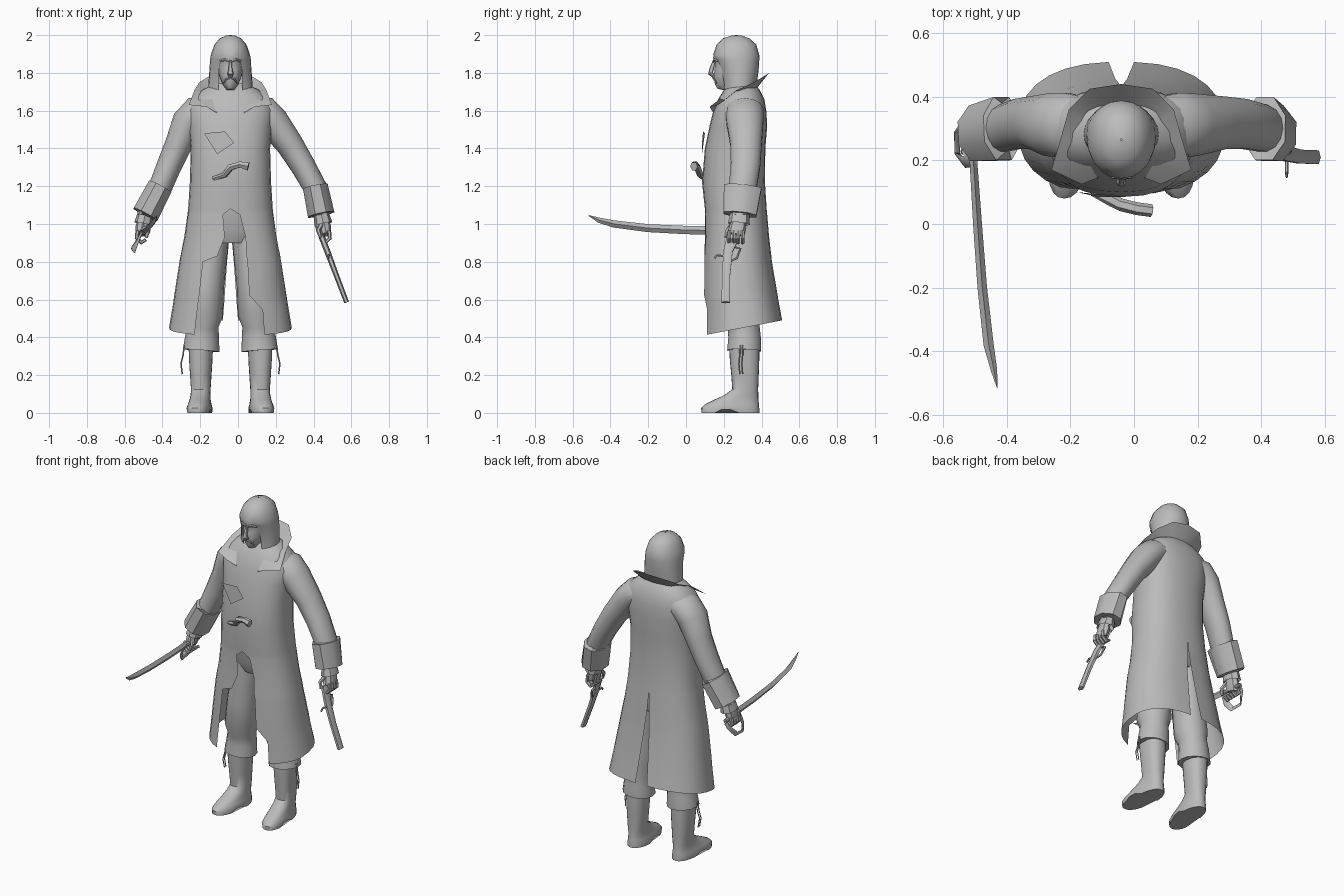
import bpy, bmesh, math
from mathutils import Vector

CX = -0.04  # body centre line
mat = bpy.data.materials.new("plain grey")
mat.diffuse_color = (0.5, 0.5, 0.5, 1)


def finish(name, bm, cap=False):
    bmesh.ops.remove_doubles(bm, verts=bm.verts[:], dist=1e-4)
    if cap:
        bmesh.ops.holes_fill(bm, edges=[e for e in bm.edges if e.is_boundary], sides=0)
    bmesh.ops.recalc_face_normals(bm, faces=bm.faces[:])
    me = bpy.data.meshes.new(name)
    bm.to_mesh(me)
    bm.free()
    me.materials.append(mat)
    ob = bpy.data.objects.new(name, me)
    bpy.context.collection.objects.link(ob)
    return ob


def grid_faces(bm, rows, wrap=False):
    n = len(rows[0])
    for r0, r1 in zip(rows, rows[1:]):
        for j in range(n if wrap else n - 1):
            k = (j + 1) % n
            bm.faces.new((r0[j], r0[k], r1[k], r1[j]))


def ring_loft(name, cx, rows, opens=None, seg=10, e=2.4, cap=True, warp=None):
    """Stack of rounded rings (z, half width, front y, back y), optionally split
    by (front left, front right, back left, back right) openings."""
    bm = bmesh.new()
    for s in (-1, 1):
        grid = []
        for i, (z, hw, yf, yb) in enumerate(rows):
            o = opens[i] if opens else (0, 0, 0, 0)
            f, b = (o[0], o[2]) if s < 0 else (o[1], o[3])
            a0 = math.asin((f / hw) ** (e / 2))
            a1 = math.pi - math.asin((b / hw) ** (e / 2))
            line = []
            for j in range(seg + 1):
                t = a0 + (a1 - a0) * j / seg
                c = math.cos(t)
                x = cx + s * hw * max(0, math.sin(t)) ** (2 / e)
                y = (yf + yb) / 2 - (yb - yf) / 2 * math.copysign(abs(c) ** (2 / e), c)
                p = Vector((x, y, z))
                line.append(bm.verts.new(warp(p) if warp else p))
            grid.append(line)
        grid_faces(bm, grid)
    return finish(name, bm, cap)


def tube(name, pts, ref=(0, 1, 0), sides=10, cap=True, turn=0.0):
    """Swept tube through (x, y, z, radius across, radius along ref)."""
    bm = bmesh.new()
    P = [Vector(p[:3]) for p in pts]
    rows = []
    for i, p in enumerate(pts):
        d = (P[min(i + 1, len(P) - 1)] - P[max(i - 1, 0)]).normalized()
        a = Vector(ref).cross(d).normalized()
        b = d.cross(a)
        angs = [turn + 2 * math.pi * j / sides for j in range(sides)]
        rows.append([bm.verts.new(P[i] + a * p[3] * math.cos(t) + b * p[4] * math.sin(t)) for t in angs])
    grid_faces(bm, rows, True)
    return finish(name, bm, cap)


def sheet(name, grids):
    bm = bmesh.new()
    for g in grids:
        grid_faces(bm, [[bm.verts.new(p) for p in r] for r in g])
    return finish(name, bm)


# Long coat, open at the front with ragged edges and vented at the back
coat_rows = [(.45, .325, .088, .51), (.57, .305, .09, .49), (.64, .295, .09, .48),
             (.80, .27, .093, .455), (.83, .265, .094, .452), (.93, .245, .1, .44),
             (1.05, .228, .1, .43), (1.08, .224, .1, .427), (1.22, .215, .085, .418),
             (1.40, .21, .1, .42), (1.52, .222, .125, .43), (1.60, .232, .145, .425),
             (1.66, .21, .17, .415), (1.71, .15, .2, .39), (1.745, .08, .23, .36)]
gaps = [(.19, .18, .04, .04), (.175, .17, .032, .032), (.165, .10, .028, .028),
        (.145, .09, .018, .018), (.07, .085, .015, .015), (.03, .08, .006, .006),
        (.04, .05, 0, 0)] + [(0, 0, 0, 0)] * 8


def hem_tilt(p):
    p.z += (p.y - .3) * .19 * max(0, (.8 - p.z) / .35)
    return p


ring_loft("coat", CX, coat_rows, gaps, seg=12, cap=False, warp=hem_tilt)

# Wide standing collar with pointed lapels
outer = [(0, .44, 1.80), (.10, .425, 1.79), (.165, .36, 1.75), (.19, .27, 1.71), (.22, .17, 1.63), (.125, .125, 1.62)]
inner = [(0, .36, 1.70), (.07, .35, 1.70), (.10, .30, 1.70), (.10, .25, 1.69), (.09, .19, 1.67), (.06, .15, 1.58)]
sheet("collar", [[[(CX + s * x, y, z) for x, y, z in r] for r in (inner, outer)] for s in (-1, 1)])

# Chest flap and pistol tucked into the coat front
sheet("chest_flap", [[[(-.18, .10, 1.48), (-.07, .09, 1.49)], [(-.11, .085, 1.37), (-.02, .085, 1.43)]]])
tube("tucked_pistol", [(-.13, .10, 1.24, .012, .012), (-.07, .075, 1.26, .02, .015), (-.04, .06, 1.30, .02, .018),
                       (.01, .048, 1.315, .02, .018), (.055, .042, 1.305, .02, .025)], ref=(0, 0, 1), sides=6)

# Head, face and hair
ring_loft("head", CX, [(1.56, .06, .2, .33), (1.705, .045, .22, .32), (1.715, .026, .168, .3),
                       (1.74, .042, .153, .31), (1.765, .053, .15, .32), (1.785, .06, .146, .32),
                       (1.82, .066, .152, .33), (1.855, .068, .153, .33), (1.88, .07, .143, .35),
                       (1.93, .07, .16, .36)], e=2.1)
tube("nose", [(CX, .15, 1.865, .007, .008), (CX, .135, 1.82, .01, .012), (CX, .13, 1.797, .016, .013),
              (CX, .148, 1.782, .013, .01)], sides=8)
for s in (-1, 1):
    tube("brow", [(CX + s * .008, .146, 1.862, .006, .007), (CX + s * .03, .149, 1.87, .007, .008),
                  (CX + s * .055, .17, 1.862, .005, .006)], ref=(0, 0, 1), sides=6)
    tube("moustache", [(CX, .145, 1.773, .006, .006), (CX + s * .022, .148, 1.767, .006, .006),
                       (CX + s * .038, .162, 1.745, .003, .003)], ref=(0, 0, 1), sides=6)
hair_rows = [(1.58, .112, .19, .33), (1.66, .12, .2, .36), (1.74, .117, .19, .375), (1.82, .111, .175, .385),
             (1.87, .108, .152, .388), (1.895, .104, .143, .388), (1.95, .085, .162, .372),
             (1.983, .056, .195, .335), (1.997, .025, .24, .295), (2.0, .003, .262, .268)]
hair_open = [(.07, .07, 0, 0), (.066, .066, 0, 0), (.062, .062, 0, 0), (.06, .06, 0, 0), (.05, .05, 0, 0)]
ring_loft("hair", CX, hair_rows, hair_open + [(0, 0, 0, 0)] * 5, e=2.1, cap=False)

# Sleeves, turned-back cuffs and hands
for s, sh, mid, wrist, end in ((-1, -.215, -.315, -.413, -.49), (1, .135, .275, .41, .44)):
    tube("sleeve", [(sh + s * -.06, .31, 1.61, .07, .09), (sh, .31, 1.595, .085, .105),
                    (sh + s * .05, .312, 1.54, .085, .1), (mid, .318, 1.42, .072, .085),
                    ((mid + wrist) / 2, .315, 1.31, .066, .08), (wrist, .3, 1.19, .062, .075),
                    (end, .285, 1.06, .05, .06)], sides=14)
    tube("cuff", [(wrist, .3, 1.195, .05, .07), (wrist, .3, 1.197, .072, .108),
                  (end, .285, 1.05, .077, .095), (end, .285, 1.052, .045, .06)], sides=8, turn=math.pi / 8)
    hx = end + s * .012
    tube("wrist_frill", [(end, .285, 1.06, .04, .05), (hx, .28, 1.0, .048, .058)], sides=8, cap=False)
    tube("palm", [(hx, .28, 1.03, .028, .036), (hx + s * .008, .275, .985, .032, .045),
                  (hx + s * .016, .265, .945, .026, .045)], sides=8)
    for k in range(4):  # curled fingers
        y = .228 + k * .024
        tube("finger", [(hx + s * .03, y, .965, .011, .011), (hx + s * .034, y, .925, .011, .011),
                        (hx + s * .01, y, .902, .011, .011), (hx - s * .015, y, .918, .009, .009)], sides=6)
    tube("thumb", [(hx - s * .01, .245, 1.0, .013, .013), (hx - s * .028, .22, .965, .012, .012),
                   (hx - s * .015, .212, .93, .009, .009)], sides=6)

# Curved sword with a knuckle guard
up = (0, 0, 1)
tube("sword_grip", [(-.515, .34, .955, .013, .013), (-.507, .2, .96, .013, .013)], ref=up, sides=8)
tube("sword_blade", [(-.505, .2, .965, .012, .022), (-.492, 0, .968, .014, .022), (-.477, -.2, .978, .015, .021),
                     (-.457, -.38, 1.0, .016, .019), (-.44, -.46, 1.02, .01, .014), (-.43, -.515, 1.045, .001, .002)],
     ref=up, sides=4)
tube("knuckle_guard", [(-.5, .2, .975, .02, .006), (-.535, .195, .9, .02, .006), (-.555, .22, .862, .02, .006),
                       (-.558, .29, .865, .016, .006), (-.53, .335, .92, .012, .006), (-.515, .34, .955, .01, .006)],
     ref=(1, .1, .5), sides=6)

# Long pistol held downward
tube("pistol_barrel", [(.44, .24, .94, .016, .026), (.475, .222, .85, .016, .028),
                       (.52, .212, .73, .014, .025), (.575, .21, .585, .013, .025)], sides=6)
tube("pistol_grip", [(.475, .222, .85, .014, .024), (.445, .26, .93, .016, .026), (.42, .275, 1.0, .016, .022)], sides=6)
tube("pistol_hammer", [(.48, .2, .83, .006, .006), (.48, .165, .835, .006, .006), (.48, .15, .82, .004, .008)],
     ref=up, sides=6)
tube("trigger_guard", [(.46, .25, .88, .006, .006), (.46, .288, .87, .006, .008), (.475, .27, .82, .006, .006),
                       (.49, .23, .8, .005, .005)], ref=(1, 0, 0), sides=6)

# Breeches, boots and hanging laces
ring_loft("hips", CX, [(.9, .12, .2, .39), (.97, .17, .17, .41), (1.12, .18, .16, .4)])
for s in (-1, 1):
    c = CX + s * .15
    tube("breeches_leg", [(CX + s * .085, .295, .98, .08, .1), (CX + s * .1, .295, .86, .085, .1),
                          (CX + s * .125, .29, .68, .092, .1), (CX + s * .14, .295, .52, .1, .1),
                          (CX + s * .145, .305, .46, .082, .086), (c, .31, .40, .09, .088),
                          (CX + s * .155, .308, .33, .097, .092), (CX + s * .155, .308, .335, .07, .075)], sides=14)

    def splay(p, s=s):
        p.x += s * .1 * max(0, .3 - p.y)
        if .16 < p.y < .27 and p.z < .01:
            p.z += .018  # raised arch ahead of the heel
        return p

    ring_loft("boot", CX + s * .157, [(0, .064, .082, .388), (.025, .066, .08, .388), (.045, .06, .1, .386),
                                      (.07, .054, .15, .384), (.095, .052, .205, .383), (.125, .052, .245, .382),
                                      (.2, .057, .24, .385), (.28, .062, .232, .388), (.36, .065, .228, .388)],
              e=2.3, seg=12, warp=splay)
    for y in (.285, .3):
        tube("lace", [(CX + s * .245, y, .36, .004, .004), (CX + s * .25, y, .31, .004, .004),
                      (CX + s * .262, y - .005, .26, .004, .004), (CX + s * .255, y, .205, .004, .004)], sides=4)

# Smooth shading with sharp edges kept
for ob in bpy.context.scene.objects:
    ob.select_set(True)
    bpy.context.view_layer.objects.active = ob
bpy.ops.object.shade_smooth_by_angle(angle=math.radians(42))
